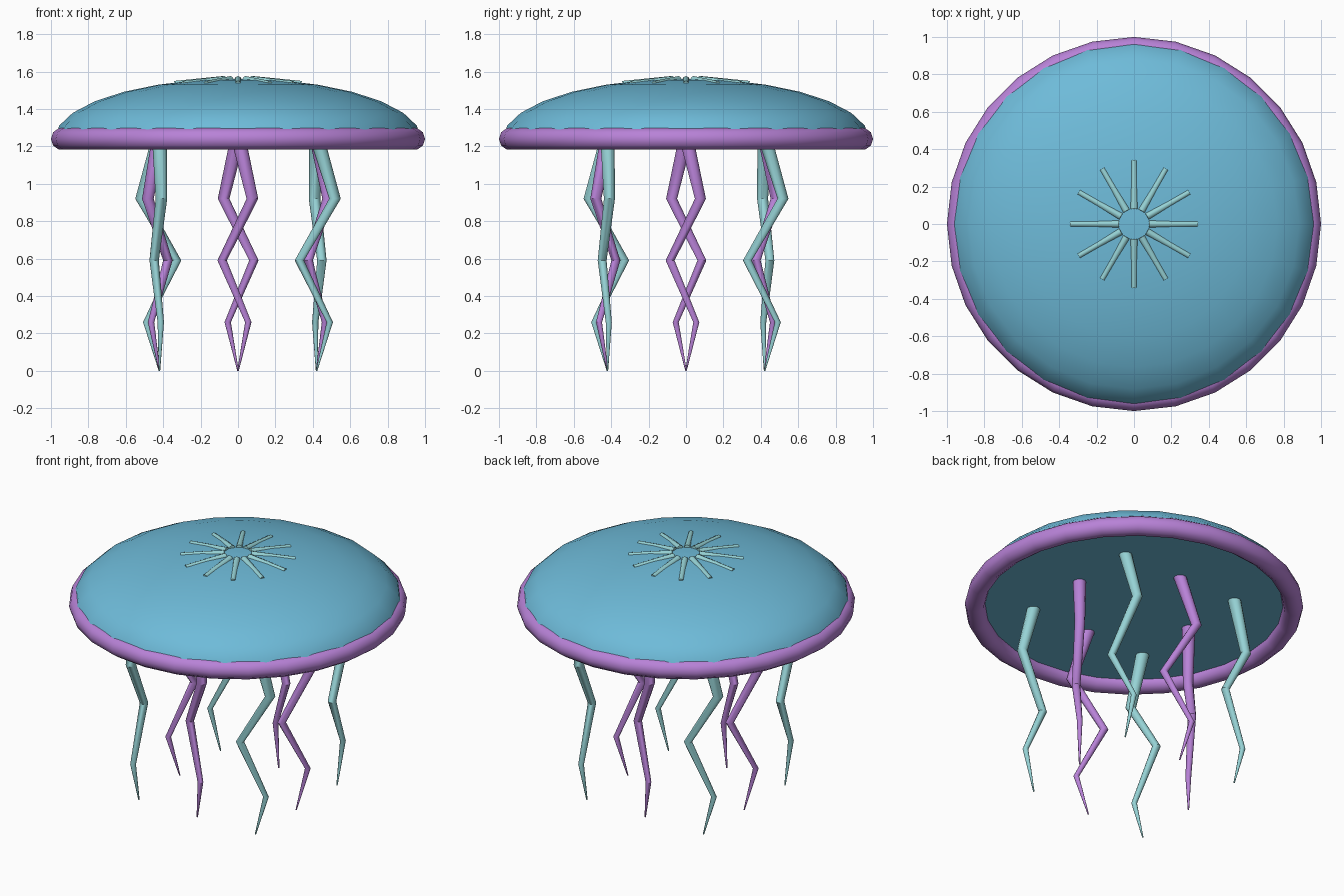
import bpy, bmesh
from math import sin, cos, pi, radians
from mathutils import Vector

cube = bpy.data.objects.get("Cube")
if cube:
    bpy.data.objects.remove(cube, do_unlink=True)


def material(name, rgb):
    m = bpy.data.materials.new(name)
    m.use_nodes = True
    m.diffuse_color = (*rgb, 1)
    m.node_tree.nodes["Principled BSDF"].inputs["Base Color"].default_value = (*rgb, 1)
    return m


BLUE = material("sky blue", (0.156, 0.497, 0.694))
PURPLE = material("soft purple", (0.479, 0.223, 0.680))
AQUA = material("pale aqua", (0.305, 0.645, 0.665))


def finish(obj, mat, angle=40):
    """Assign the colour and smooth the shading, keeping hard edges."""
    obj.data.materials.clear()
    obj.data.materials.append(mat)
    bpy.ops.object.select_all(action="DESELECT")
    obj.select_set(True)
    bpy.context.view_layer.objects.active = obj
    bpy.ops.object.shade_smooth_by_angle(angle=radians(angle))


def loft(name, rings, sides, mat, angle=40):
    """Skin horizontal circles given as (centre, radius), capped at both ends."""
    bm = bmesh.new()
    loops = [[bm.verts.new(c + Vector((cos(a), sin(a), 0)) * r)
              for a in (2 * pi * i / sides for i in range(sides))]
             for c, r in rings]
    for lo, hi in zip(loops, loops[1:]):
        for i in range(sides):
            j = (i + 1) % sides
            bm.faces.new((lo[i], lo[j], hi[j], hi[i]))
    bm.faces.new(loops[0])
    bm.faces.new(loops[-1])
    bmesh.ops.recalc_face_normals(bm, faces=bm.faces)
    mesh = bpy.data.meshes.new(name)
    bm.to_mesh(mesh)
    bm.free()
    obj = bpy.data.objects.new(name, mesh)
    bpy.context.collection.objects.link(obj)
    finish(obj, mat, angle)


# Bell: flattened half ellipsoid with a flat underside
RIM_Z, BELL_R, BELL_H = 1.24, 0.98, 0.322
BANDS = 7
bell = []
for k in range(BANDS + 1):
    t = pi / 2 * k / BANDS
    bell.append((Vector((0, 0, RIM_Z + BELL_H * sin(t))), max(BELL_R * cos(t), 0.004)))
loft("bell", bell, 24, BLUE)

# Rolled rim around the bell
bpy.ops.mesh.primitive_torus_add(major_segments=28, minor_segments=10,
                                 major_radius=0.94, minor_radius=0.06,
                                 location=(0, 0, RIM_Z))
rim = bpy.context.object
rim.name = "rim"
finish(rim, PURPLE, 60)

# Star of short rays on the crown
for n in range(12):
    a = n * pi / 6
    inner = Vector((0.08 * cos(a), 0.08 * sin(a), 1.556))
    outer = Vector((0.34 * cos(a), 0.34 * sin(a), 1.535))
    axis = outer - inner
    bpy.ops.mesh.primitive_cone_add(vertices=8, radius1=0.02, radius2=0.015,
                                    depth=axis.length, location=(inner + outer) / 2,
                                    rotation=axis.to_track_quat("Z", "Y").to_euler())
    ray = bpy.context.object
    ray.name = f"crown_ray_{n + 1}"
    finish(ray, AQUA, 60)

# Zigzag tentacles: height, outward shift, sideways shift, thickness
PATH = [(0.0, 0, 0, 0.004), (0.26, 0.045, 0.055, 0.017), (0.59, -0.045, -0.085, 0.025),
        (0.92, 0.062, 0.077, 0.031), (1.25, 0, 0, 0.04)]
for n in range(8):
    a = n * pi / 4
    out = Vector((cos(a), sin(a), 0))
    side = Vector((-sin(a), cos(a), 0))
    diagonal = n % 2 == 1
    reach = 0.594 if diagonal else 0.42
    rings = [(out * (reach + dr) + side * dt + Vector((0, 0, z)), r)
             for z, dr, dt, r in PATH]
    loft(f"tentacle_{n + 1}", rings, 10, AQUA if diagonal else PURPLE)
